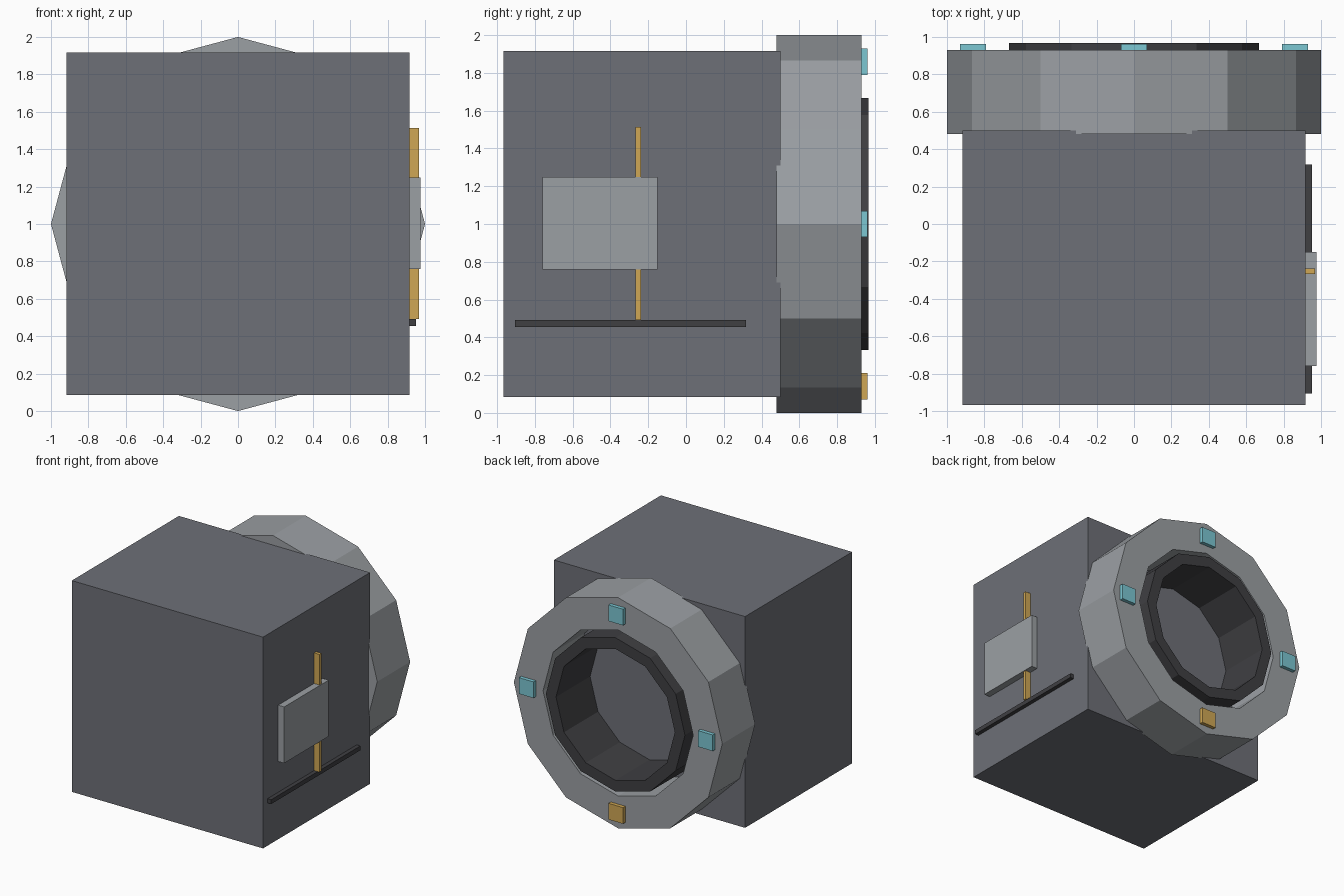
import bpy, bmesh
from math import sin, cos, tau

if "Cube" in bpy.data.objects:
    bpy.data.objects.remove(bpy.data.objects["Cube"])


def material(name, rgb):
    m = bpy.data.materials.new(name)
    m.diffuse_color = (*rgb, 1)
    m.use_nodes = True
    m.node_tree.nodes["Principled BSDF"].inputs["Base Color"].default_value = m.diffuse_color
    return m


steel = material("steel", (0.155, 0.162, 0.185))
light = material("light_grey", (0.33, 0.35, 0.37))
dark = material("dark_grey", (0.05, 0.05, 0.055))
teal = material("teal", (0.2, 0.57, 0.65))
gold = material("gold", (0.63, 0.39, 0.09))


def finish(name, bm, mat):
    bmesh.ops.recalc_face_normals(bm, faces=bm.faces)
    mesh = bpy.data.meshes.new(name)
    bm.to_mesh(mesh)
    bm.free()
    mesh.materials.append(mat)
    ob = bpy.data.objects.new(name, mesh)
    bpy.context.collection.objects.link(ob)
    return ob


def box(name, x, y, z, mat):
    """Box from (min, max) ranges."""
    bm = bmesh.new()
    bmesh.ops.create_cube(bm, size=1)
    for v in bm.verts:
        v.co = [(r[0] + r[1]) / 2 + c * (r[1] - r[0]) for c, r in zip(v.co, (x, y, z))]
    return finish(name, bm, mat)


def ring(name, r_out, r_in, y0, y1, mat, sides=12):
    """Faceted tube along y, centred on z = 1."""
    bm = bmesh.new()
    section = [(r_out, y0), (r_out, y1), (r_in, y1), (r_in, y0)]
    rows = [[bm.verts.new((r * sin(tau * i / sides), y, 1 + r * cos(tau * i / sides)))
             for r, y in section] for i in range(sides)]
    for i in range(sides):
        a, b = rows[i], rows[(i + 1) % sides]
        for j in range(4):
            k = (j + 1) % 4
            bm.faces.new((a[j], a[k], b[k], b[j]))
    return finish(name, bm, mat)


# Main block
box("body", (-0.917, 0.917), (-0.967, 0.5), (0.085, 1.917), steel)

# Docking collar and the dark liner inside it
ring("outer_collar", 1.0, 0.72, 0.48, 0.93, light)
ring("inner_liner", 0.667, 0.57, 0.48, 0.967, dark)

# Marker lights around the collar, gold at the bottom
for name, dx, dz, mat in (("light_top", 0, 1, teal), ("light_right", 1, 0, teal),
                          ("light_left", -1, 0, teal), ("light_bottom", 0, -1, gold)):
    cx, cz, h = 0.86 * dx, 1 + 0.86 * dz, 0.07
    box(name, (cx - h, cx + h), (0.92, 0.962), (cz - h, cz + h), mat)

# Right side details
box("side_panel", (0.9, 0.975), (-0.76, -0.15), (0.76, 1.248), light)
box("side_strip", (0.9, 0.968), (-0.267, -0.238), (0.493, 1.513), gold)
box("side_rail", (0.9, 0.952), (-0.905, 0.318), (0.455, 0.493), dark)
